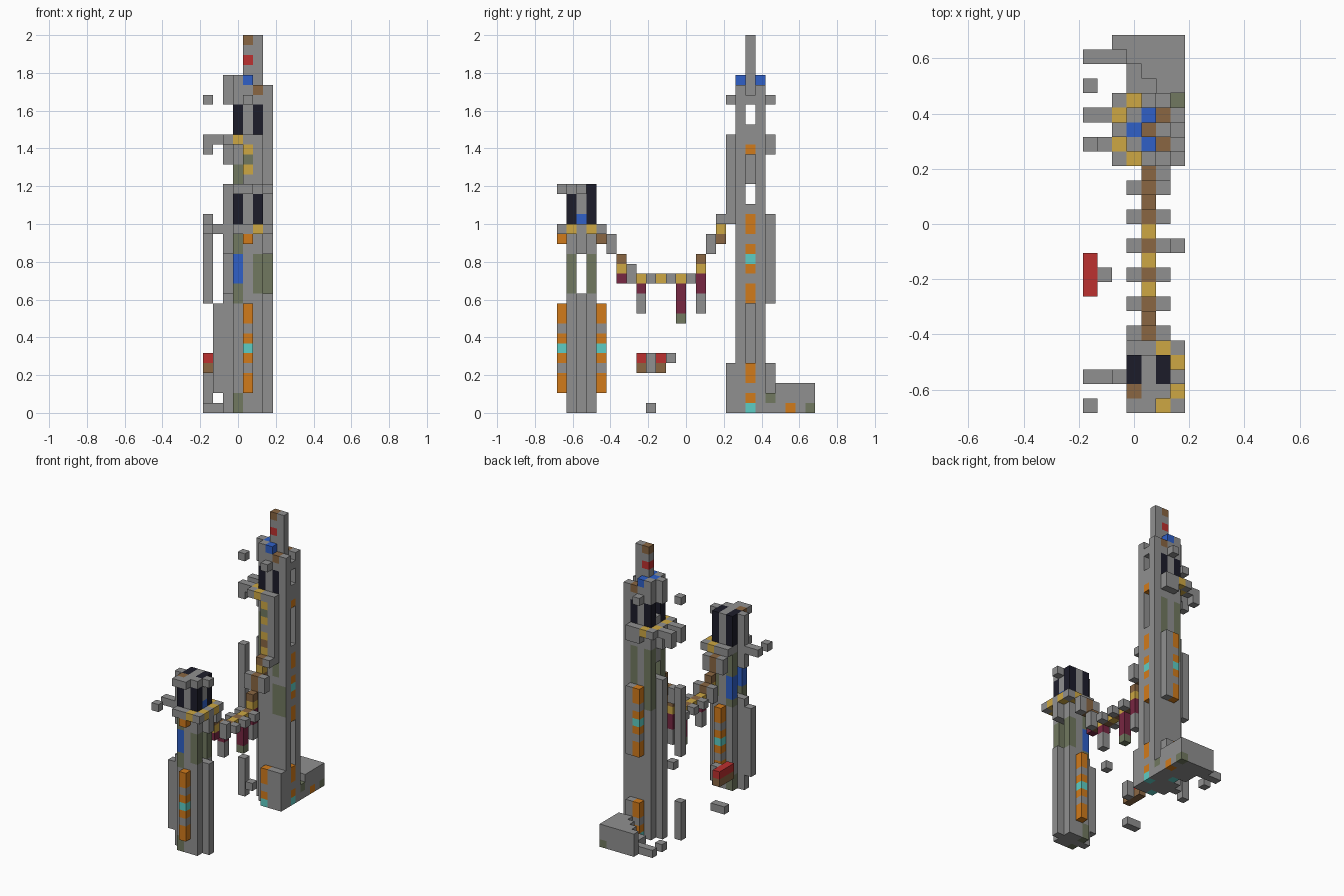
import bpy
import bmesh
from mathutils import Vector

cube = bpy.data.objects.get("Cube")
if cube:
    bpy.data.objects.remove(cube, do_unlink=True)

UNIT = 2 / 38                                   # edge of one block
ORIGIN = Vector((-3.5, -13, 0)) * UNIT

# ---- colours -------------------------------------------------------------
PALETTE = {
    "stone grey": "8f8f8f", "burnt orange": "d07a21", "pale gold": "cca645",
    "timber brown": "886644", "turquoise": "5eccc4", "royal blue": "3360c6",
    "window black": "22222e", "maroon": "772b44", "moss green": "707860",
    "signal red": "bb3433",
}
GREY, ORANGE, GOLD, BROWN, CYAN, BLUE, BLACK, MAROON, GREEN, RED = PALETTE
LETTER = {"s": GREY, "o": ORANGE, "g": GOLD, "b": BROWN, "c": CYAN,
          "u": BLUE, "m": MAROON, "v": GREEN, "r": RED}


def make_material(name, code):
    rgb = [(v / 255) ** 2.2 for v in bytes.fromhex(code)] + [1]
    mat = bpy.data.materials.new(name)
    mat.use_nodes = True
    mat.diffuse_color = rgb
    mat.node_tree.nodes["Principled BSDF"].inputs["Base Color"].default_value = rgb
    return mat


MATERIALS = {name: make_material(name, code) for name, code in PALETTE.items()}


# ---- block helpers -------------------------------------------------------
def span(value):
    """A single index, or an inclusive pair of indices."""
    first, last = value if isinstance(value, tuple) else (value, value)
    return range(first, last + 1)


def fill(part, colour, x, y, z):
    for i in span(x):
        for j in span(y):
            for k in span(z):
                part[i, j, k] = colour


def carve(part, x, y, z):
    for cell in [(i, j, k) for i in span(x) for j in span(y) for k in span(z)]:
        part.pop(cell, None)


def stack(part, x, y, bottom, letters):
    """Vertical run of coloured blocks, read from the bottom up."""
    for offset, letter in enumerate(letters):
        part[x, y, bottom + offset] = LETTER[letter]


def build(name, part, front_paint=()):
    """Skin the outside of the blocks; front_paint cells get a green front."""
    bm = bmesh.new()
    used = sorted(set(part.values()) | ({GREEN} if front_paint else set()))
    for cell, colour in part.items():
        for axis in range(3):
            for side in (0, 1):
                other = list(cell)
                other[axis] += side * 2 - 1
                if tuple(other) in part:
                    continue
                u, v = (axis + 1) % 3, (axis + 2) % 3
                corners = []
                for du, dv in ((0, 0), (1, 0), (1, 1), (0, 1)):
                    p = Vector(cell)
                    p[axis] += side
                    p[u] += du
                    p[v] += dv
                    corners.append(bm.verts.new(p * UNIT + ORIGIN))
                if not side:
                    corners.reverse()
                painted = axis == 1 and not side and cell in front_paint
                shade = GREEN if painted else colour
                bm.faces.new(corners).material_index = used.index(shade)
    bmesh.ops.remove_doubles(bm, verts=bm.verts, dist=UNIT / 100)
    mesh = bpy.data.meshes.new(name)
    bm.to_mesh(mesh)
    bm.free()
    for colour in used:
        mesh.materials.append(MATERIALS[colour])
    bpy.context.collection.objects.link(bpy.data.objects.new(name, mesh))


BANDS = "oosocosoo"                             # ornamental strip pattern
HALF_BANDS = BANDS[len(BANDS) // 2:]

# ---- short tower ---------------------------------------------------------
tower = {}
fill(tower, GREY, (3, 5), (1, 3), (0, 21))
fill(tower, GREY, 2, 2, (0, 22))
fill(tower, GREY, 6, 2, (0, 18))
for y, panel in ((1, "vvuuuvv"), (3, "vuuuvvv")):
    for x in (3, 5):
        fill(tower, BLACK, x, y, (19, 21))
    stack(tower, 3, y, 0, "vv")
    stack(tower, 3, y, 11, panel)
    fill(tower, GREEN, 5, y, (12, 15))
for x in (3, 5):
    fill(tower, BLACK, x, (2, 3), 22)
tower[5, 2, 19] = BLUE
carve(tower, (2, 6), 2, (12, 15))               # slot through the shaft
carve(tower, 4, 2, (1, 20))
for y in (0, 4):
    stack(tower, 4, y, 2, BANDS)
fill(tower, GREY, 1, 2, (2, 10))
build("short_tower", tower)

ring = {}
fill(ring, GREY, (3, 6), (0, 4), 18)
carve(ring, (3, 5), (1, 3), 18)
carve(ring, 6, 2, 18)
for x, y in ((5, 0), (5, 4), (6, 1), (6, 3)):
    ring[x, y, 18] = GOLD
ring[4, 0, 17] = ORANGE
ring[4, 4, 17] = BROWN
fill(ring, GREY, (0, 1), 2, 18)
ring[0, 0, 18] = GREY
build("short_tower_ring", ring)

cap = {}
fill(cap, GREY, 4, (0, 3), 22)
for x, y, colour in ((3, 0, GREY), (3, 1, BROWN), (5, 1, GREY), (6, 2, GREY)):
    cap[x, y, 22] = colour
build("short_tower_cap", cap)

# ---- tall tower ----------------------------------------------------------
tower = {}
fill(tower, GREY, (3, 6), (18, 20), (0, 32))
for levels in ((0, 20), (25, 27), (31, 33)):
    fill(tower, GREY, 2, 19, levels)
for x in (3, 5):
    for y in (18, 20):
        fill(tower, BLACK, x, y, (28, 30))
        fill(tower, GREEN, x, y, (17, 24))
        tower[x, y, 32] = BROWN if x == 5 else GREY
fill(tower, GREY, 3, (18, 20), 33)
tower[3, 19, 33] = BLUE
for y in (18, 20):
    tower[4, y, 33] = BLUE
carve(tower, 4, 19, (1, 31))                    # hollow core
carve(tower, 6, 19, (0, 32))                    # recess between side piers
for holes in ((21, 22), (29, 30)):
    carve(tower, (2, 6), 19, holes)
stack(tower, 6, 19, 0, HALF_BANDS)
stack(tower, 6, 19, 11, BANDS + "s")
stack(tower, 6, 19, 26, "oss")
tower[6, 19, 31] = GREY
for y in (17, 21):
    stack(tower, 4, y, 0, HALF_BANDS)
    fill(tower, GREY, 5, y, (0, 4))
    tower[4, y, 31] = GREY
stack(tower, 4, 21, 11, BANDS)
fill(tower, GREY, 5, 21, (11, 19))
stack(tower, 4, 17, 19, "bgbgsgvg")
fill(tower, GREY, 5, 17, (19, 27))
fill(tower, GREY, 6, 17, (0, 4))
build("tall_tower", tower, [(x, 18, z) for x in (5, 6) for z in span((12, 15))])

ring = {}
for y in (17, 21):
    fill(ring, GREY, (2, 4), y, 27)
    ring[3, y, 27] = GOLD
fill(ring, GREY, (4, 5), 21, (26, 27))
for y in (18, 20):
    fill(ring, GREY, (0, 1), y, 27)
    ring[0, y, 26] = GREY
    ring[2, y, 27] = GOLD
build("tall_tower_ring", ring)

spire = {}
fill(spire, GREY, (4, 5), 19, (33, 37))
stack(spire, 4, 19, 35, "rsb")
build("spire", spire)

pillars = {}
fill(pillars, GREY, 0, 18, (0, 4))
fill(pillars, GREY, 0, 18, (11, 19))
pillars[0, 18, 31] = GREY
build("detached_pillars", pillars)

# ---- shore platform with a stepped edge ----------------------------------
shore = {}
for y, edge in zip(range(22, 26), (5, 4, 3, 2)):
    fill(shore, GREY, (3, 6), y, 0)
    fill(shore, GREY, (edge, 6), y, (0, 2))
fill(shore, GREY, (0, 2), 24, 0)
shore[0, 22, 0] = GREY
shore[6, 23, 0] = ORANGE
shore[6, 25, 0] = GREEN
stack(shore, 6, 21, 0, "sv")
build("shore_platform", shore)

# ---- sagging walkway between the towers ----------------------------------
walkway = {}
for y, bottom, letters in ((6, 13, "mgb"), (8, 10, "ssmg"), (10, 13, "g"),
                           (12, 9, "vmmmg"), (14, 10, "ssmmgb"), (16, 17, "bgs")):
    stack(walkway, 4, y, bottom, letters)
for y, bottom, height in ((5, 16, 2), (7, 13, 2), (9, 13, 1),
                          (11, 13, 1), (13, 13, 1), (15, 16, 2)):
    levels = (bottom, bottom + height - 1)
    fill(walkway, GREY, (3, 5), y, levels)
    fill(walkway, BROWN, 4, y, levels)
walkway[4, 16, 19] = BROWN
walkway[5, 16, 19] = GREY
build("walkway", walkway)

# ---- boat and loose stones -----------------------------------------------
boat = {}
fill(boat, RED, 0, (8, 10), 5)
fill(boat, BROWN, 0, (8, 10), 4)
fill(boat, GREY, 1, 9, (4, 5))
build("boat", boat)
build("loose_stones", {(1, 9, 0): GREY, (0, 9, 0): GREY, (6, 11, 5): GREY})
